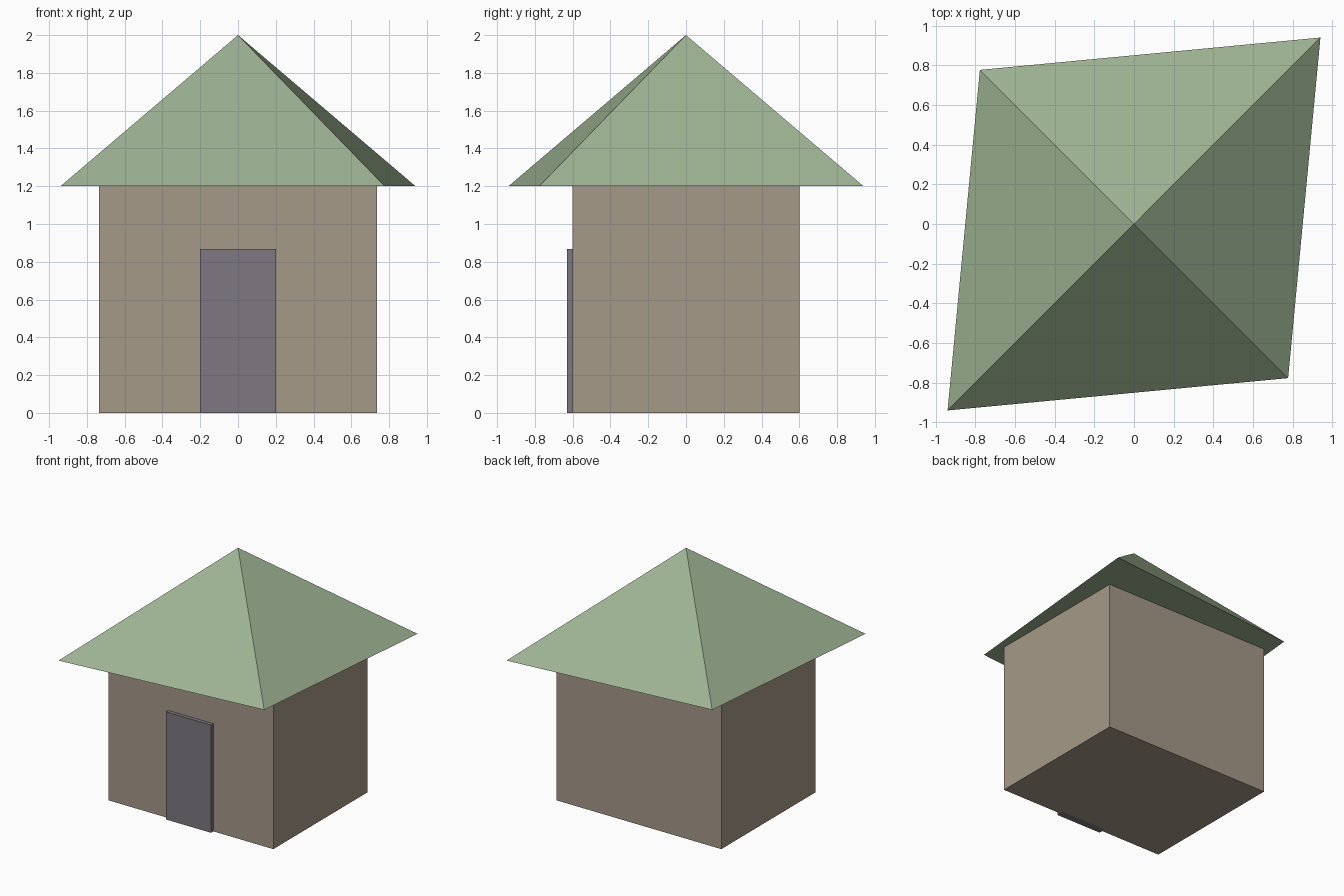
import bpy
import math

if "Cube" in bpy.data.objects:
    bpy.data.objects.remove(bpy.data.objects["Cube"])


def material(name, colour):
    mat = bpy.data.materials.new(name)
    mat.diffuse_color = (*colour, 1.0)
    mat.use_nodes = True
    mat.node_tree.nodes["Principled BSDF"].inputs["Base Color"].default_value = mat.diffuse_color
    return mat


def finish(name, mat):
    obj = bpy.context.object
    obj.name = name
    obj.data.materials.append(mat)
    return obj


def box(name, size, centre, mat):
    bpy.ops.mesh.primitive_cube_add(size=1, location=centre)
    obj = finish(name, mat)
    obj.scale = size
    return obj


stone = material("warm_stone", (0.38, 0.32, 0.25))
sage = material("sage_green", (0.34, 0.45, 0.29))
slate = material("slate_grey", (0.21, 0.19, 0.22))

# Walls and the door plate standing proud of the front
box("walls", (1.47, 1.2, 1.2), (0, 0, 0.6), stone)
box("door", (0.4, 0.06, 0.867), (0, -0.6, 0.4335), slate)

# Four-sided roof, stretched along one diagonal so the eaves are skewed
bpy.ops.mesh.primitive_cone_add(vertices=4, radius1=1, radius2=0, depth=0.8,
                                location=(0, 0, 1.6),
                                rotation=(0, 0, math.radians(45)))
roof = finish("roof", sage)
roof.scale = (0.94 * math.sqrt(2), 0.777 * math.sqrt(2), 1)
